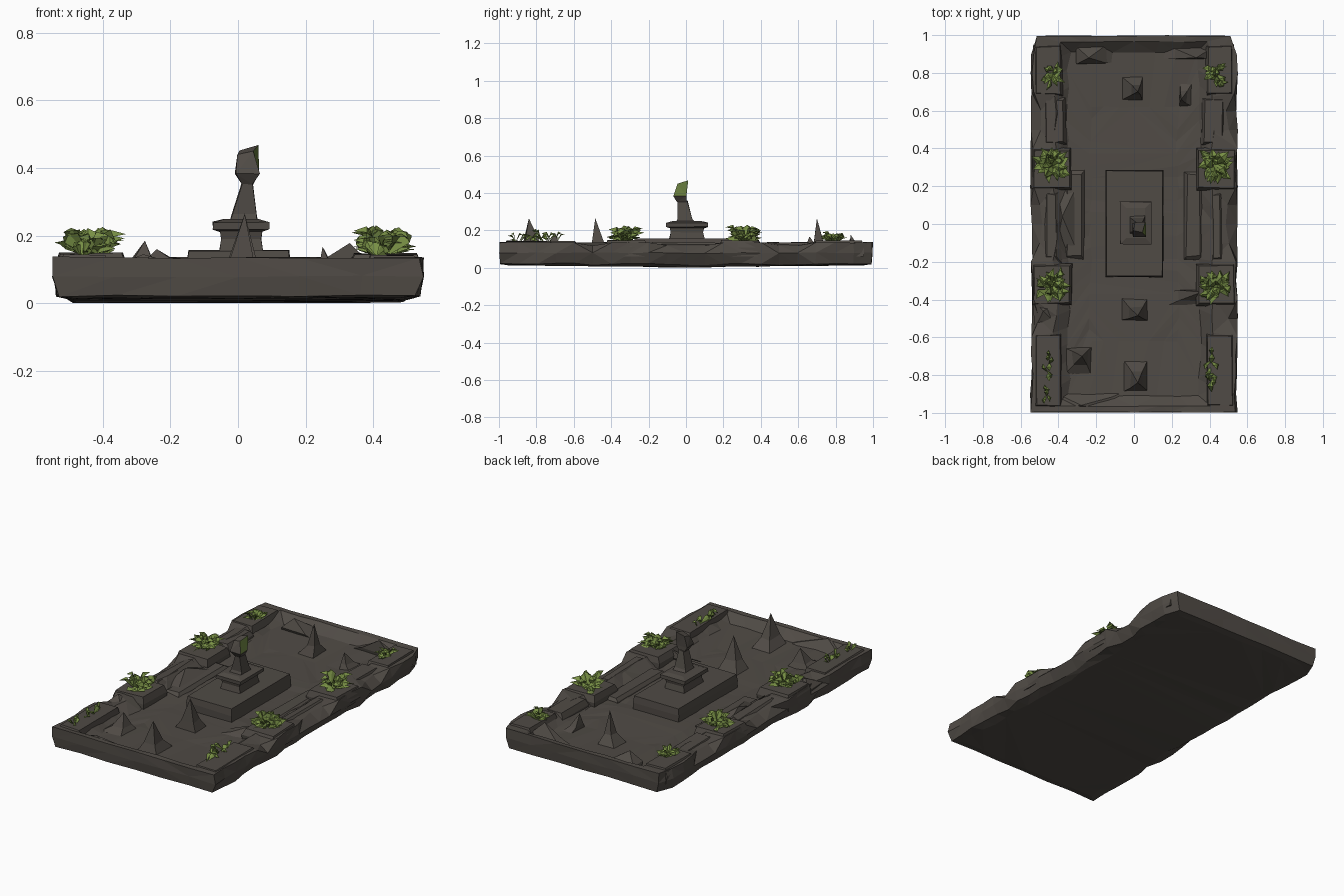
import bpy, bmesh, math, random
from mathutils import Vector, Matrix

random.seed(7)
if "Cube" in bpy.data.objects:
    bpy.data.objects.remove(bpy.data.objects["Cube"])


def material(name, color):
    m = bpy.data.materials.new(name)
    m.use_nodes = True
    m.diffuse_color = (*color, 1)
    m.node_tree.nodes["Principled BSDF"].inputs["Base Color"].default_value = (*color, 1)
    return m


STONE = material("dark stone", (0.08, 0.07, 0.06))
LEAF = material("leaf green", (0.19, 0.28, 0.06))
MOSS = material("moss green", (0.13, 0.19, 0.045))
FLOOR = 0.078


def finish(bm, name, mats=(STONE,)):
    me = bpy.data.meshes.new(name)
    bm.normal_update()
    bm.to_mesh(me)
    bm.free()
    for m in mats:
        me.materials.append(m)
    ob = bpy.data.objects.new(name, me)
    bpy.context.collection.objects.link(ob)


def jit(a):
    return random.uniform(-a, a)


def loft(bm, rings):
    """Skin a stack of equal-length point rings and cap both ends."""
    vs = [[bm.verts.new(p) for p in r] for r in rings]
    n = len(vs[0])
    for a, b in zip(vs, vs[1:]):
        for i in range(n):
            j = (i + 1) % n
            bm.faces.new((a[i], a[j], b[j], b[i]))
    bm.faces.new(vs[0][::-1])
    bm.faces.new(vs[-1])


def square_ring(cx, cy, hx, hy, z, j=0.0):
    return [(cx + sx * hx + jit(j), cy + sy * hy + jit(j), z + jit(j))
            for sx, sy in ((-1, -1), (1, -1), (1, 1), (-1, 1))]


def block(name, x0, x1, y0, y1, z0, z1, inset=0.012, j=0.006):
    bm = bmesh.new()
    cx, cy, hx, hy = (x0 + x1) / 2, (y0 + y1) / 2, (x1 - x0) / 2, (y1 - y0) / 2
    loft(bm, [square_ring(cx, cy, hx, hy, z0),
              square_ring(cx, cy, hx, hy, z0 + (z1 - z0) * 0.6, j),
              square_ring(cx, cy, hx - inset, hy - inset, z1, j * 0.6)])
    finish(bm, name)


# Base slab: flat ends, chipped long sides, raised rim and sunken basin floor
def outline(hx, hy, z, chip, notch=0.0, sag=0.0, nx=6, ny=20):
    pts = [(-hx + 2 * hx * i / nx, -hy) for i in range(nx)]
    pts += [(hx, -hy + 2 * hy * i / ny) for i in range(ny)]
    pts += [(-x, -y) for x, y in pts]
    out = []
    for x, y in pts:
        dx, dz = random.uniform(0, chip), jit(0.003)
        # Broken gaps between the planter blocks
        if abs(y) < 0.16 or 0.43 < y < 0.66 or -0.56 < y < -0.44:
            dx += notch
            dz -= notch * 0.4
        if abs(x) > hx - 0.01:
            x = math.copysign(hx - dx, x)
        if y > 0.9:
            x *= 0.94
        out.append((x, y + jit(chip * 0.15), max(0, z + dz + sag * abs(y))))
    return out


bm = bmesh.new()
loft(bm, [outline(0.49, 0.95, 0.003, 0.025, sag=0.014),
          outline(0.54, 0.992, 0.022, 0.02, 0.015),
          outline(0.55, 0.997, 0.08, 0.012),
          outline(0.55, 0.997, 0.136, 0.02, 0.045),
          outline(0.43, 0.965, 0.135, 0.025),
          outline(0.36, 0.91, FLOOR + 0.008, 0.025),
          outline(0.24, 0.62, FLOOR, 0.02)])
bmesh.ops.triangulate(bm, faces=bm.faces[:])
bmesh.ops.recalc_face_normals(bm, faces=bm.faces[:])
finish(bm, "base_slab")

# Planter blocks and low ledges on both long sides
for s, side in ((-1, "right"), (1, "left")):
    def span(a, b):
        return sorted((s * a, s * b))
    for tag, y0, y1 in (("rear", 0.18, 0.40), ("front", -0.43, -0.21)):
        block(f"{side}_{tag}_planter", *span(0.33, 0.54), y0, y1, 0.06, 0.147)
    for tag, y0, y1 in (("rear", 0.68, 0.95), ("front", -0.97, -0.58)):
        block(f"{side}_{tag}_corner", *span(0.38, 0.53), y0, y1, 0.06, 0.143)
    block(f"{side}_middle_ledge", *span(0.39, 0.48), -0.2, 0.18, 0.06, 0.134, 0.025, 0.012)
    block(f"{side}_rear_ledge", *span(0.36, 0.48), 0.42, 0.67, 0.06, 0.134, 0.015)
    block(f"{side}_inner_step", *span(0.26, 0.37), -0.19, 0.28, 0.06, 0.1, 0.02, 0.008)


# Broken stone spikes with a flared foot, and rubble heaps
def spike(name, x, y, hx, hy, tip, flare=0.5):
    bm = bmesh.new()
    z0 = FLOOR - 0.006
    zm = z0 + (tip[2] - z0) * 0.32
    mx, my = x + (tip[0] - x) * 0.6, y + (tip[1] - y) * 0.6
    base = [bm.verts.new(p) for p in square_ring(x, y, hx, hy, z0, 0.004)]
    mid = [bm.verts.new(p) for p in square_ring(mx, my, hx * flare, hy * flare, zm, 0.006)]
    top = bm.verts.new(tip)
    for i in range(4):
        j = (i + 1) % 4
        bm.faces.new((base[i], base[j], mid[j], mid[i]))
        bm.faces.new((mid[i], mid[j], top))
    bm.faces.new(base[::-1])
    finish(bm, name)


spike("front_spike", 0.01, -0.80, 0.07, 0.085, (0.02, -0.84, 0.265), 0.48)
spike("middle_spike", 0.00, -0.45, 0.07, 0.06, (0.02, -0.485, 0.265), 0.55)
spike("rear_spike", -0.01, 0.72, 0.055, 0.065, (0.02, 0.70, 0.265), 0.45)
spike("right_shard", -0.30, -0.73, 0.08, 0.08, (-0.275, -0.70, 0.185))
spike("left_shard", 0.28, 0.69, 0.035, 0.07, (0.25, 0.66, 0.168))
spike("rear_rubble_right", -0.20, 0.92, 0.11, 0.06, (-0.24, 0.88, 0.16), 0.75)
spike("rear_rubble_left", 0.28, 0.93, 0.16, 0.05, (0.33, 0.88, 0.178), 0.6)
spike("right_heap", -0.42, -0.53, 0.10, 0.10, (-0.48, -0.46, 0.15), 0.75)
spike("right_basin_heap", -0.33, 0.02, 0.07, 0.20, (-0.38, 0.04, 0.142), 0.7)
spike("left_basin_heap", 0.31, -0.40, 0.14, 0.04, (0.36, -0.36, 0.145), 0.75)
spike("front_right_heap", -0.22, -0.93, 0.18, 0.05, (-0.28, -0.96, 0.145), 0.75)

# Pedestal: plinth, column and cap
block("plinth", -0.15, 0.155, -0.28, 0.285, 0.06, 0.156, 0.004, 0.003)
bm = bmesh.new()
loft(bm, [square_ring(0.01, 0.005, hx, hy, z, 0.002) for hx, hy, z in
          ((0.065, 0.095, 0.15), (0.058, 0.085, 0.19), (0.062, 0.092, 0.212),
           (0.084, 0.113, 0.22), (0.084, 0.113, 0.24), (0.05, 0.08, 0.248))])
finish(bm, "pedestal")

# Weathered figure: tapered body, narrow neck, leaning head block with moss
bm = bmesh.new()
loft(bm, [square_ring(cx, cy, hx, hy, z, 0.003) for cx, cy, hx, hy, z in
          ((0.015, -0.003, 0.042, 0.05, 0.24), (0.018, -0.005, 0.037, 0.04, 0.265),
           (0.027, -0.02, 0.014, 0.028, 0.36))])
finish(bm, "figure_body")
bm = bmesh.new()
loft(bm, [square_ring(0.027, -0.022, 0.016, 0.026, 0.352, 0.002),
          square_ring(0.028, -0.032, 0.037, 0.036, 0.385, 0.003),
          [(-0.002, -0.035, 0.44), (0.045, -0.045, 0.45), (0.06, 0.012, 0.468), (0.005, 0.008, 0.452)]])
bmesh.ops.triangulate(bm, faces=bm.faces[:])
bm.normal_update()
for f in bm.faces:
    c = f.calc_center_median()
    f.material_index = int(f.normal.x > 0.5 and c.z > 0.38 and c.y < -0.01)
finish(bm, "figure_head", (STONE, MOSS))


# Plants: clumps of broad, pointed leaves
def leaf(bm, root, yaw, length, rise, width):
    rot = Matrix.Rotation(yaw, 3, "Z") @ Matrix.Rotation(jit(0.7), 3, "X")

    def at(x, y, z):
        return bm.verts.new(Vector(root) + rot @ Vector((x, y, z)))
    r, tip, mid = at(0, 0, 0), at(length, 0, rise * 0.85), at(length * 0.5, 0, rise)
    a, b = at(length * 0.5, width, rise * 0.8), at(length * 0.5, -width, rise * 0.8)
    shade = int(random.random() < 0.25)
    for tri in ((r, mid, a), (r, b, mid), (mid, tip, a), (mid, b, tip)):
        bm.faces.new(tri).material_index = shade


def plant(name, x, y, sx, sy, height, count, size, turn=2.4):
    bm = bmesh.new()
    for i in range(count):
        root = (x + jit(sx), y + jit(sy), 0.138)
        leaf(bm, root, math.pi / 2 + i * turn + jit(0.3), size * random.uniform(0.65, 1.1),
             height * random.uniform(0.2, 1), size * random.uniform(0.2, 0.34))
    finish(bm, name, (LEAF, MOSS))


for s, side in ((-1, "right"), (1, "left")):
    plant(f"{side}_rear_bush", s * 0.43, 0.31, 0.02, 0.02, 0.095, 36, 0.092)
    plant(f"{side}_front_bush", s * 0.43, -0.325, 0.02, 0.02, 0.095, 36, 0.092)
    plant(f"{side}_back_shrub", s * 0.43, 0.785, 0.012, 0.03, 0.06, 16, 0.065)
plant("left_front_weeds", 0.41, -0.77, 0.006, 0.12, 0.08, 12, 0.055, math.pi)
plant("right_front_weeds", -0.455, -0.75, 0.008, 0.05, 0.06, 9, 0.045, math.pi)
plant("right_corner_weeds", -0.46, -0.90, 0.008, 0.02, 0.06, 7, 0.04, math.pi)
